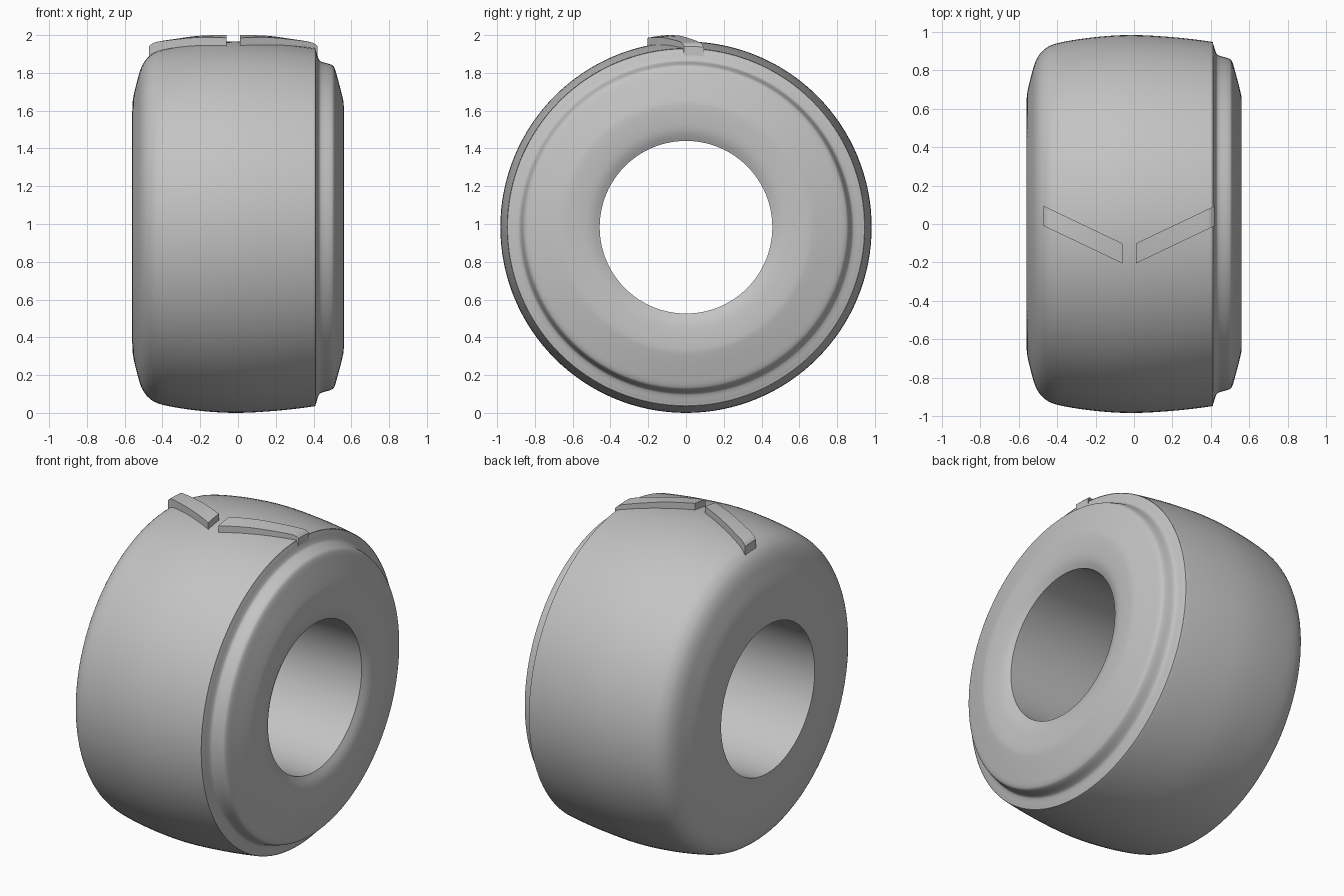
import bpy, bmesh, math
from mathutils import Vector

cube = bpy.data.objects.get("Cube")
if cube:
    bpy.data.objects.remove(cube, do_unlink=True)

AXLE_Z = 0.983
SEGMENTS = 128

rubber = bpy.data.materials.new("grey rubber")
rubber.use_nodes = True
GREY = (0.55, 0.55, 0.55, 1)
rubber.diffuse_color = GREY
rubber.node_tree.nodes["Principled BSDF"].inputs["Base Color"].default_value = GREY


def finish(name, bm, angle):
    bmesh.ops.recalc_face_normals(bm, faces=bm.faces)
    mesh = bpy.data.meshes.new(name)
    bm.to_mesh(mesh)
    bm.free()
    mesh.materials.append(rubber)
    obj = bpy.data.objects.new(name, mesh)
    bpy.context.collection.objects.link(obj)
    bpy.ops.object.select_all(action='DESELECT')
    obj.select_set(True)
    bpy.context.view_layer.objects.active = obj
    bpy.ops.object.shade_smooth_by_angle(angle=math.radians(angle))
    return obj


def smooth_path(points, steps=4):
    """Rounded path through every given point."""
    pts = [Vector(p) for p in points]
    pts = [pts[0]] + pts + [pts[-1]]
    out = []
    for a, b, c, d in zip(pts, pts[1:], pts[2:], pts[3:]):
        for i in range(steps):
            t = i / steps
            out.append(0.5 * (2 * b + (c - a) * t + (2 * a - 5 * b + 4 * c - d) * t * t
                              + (3 * b - a - 3 * c + d) * t ** 3))
    return out + [pts[-1]]


# Tyre: section as (x, radius), from the left-hand bore lip round to the other
section = smooth_path([
    (-0.56, 0.457), (-0.56, 0.56), (-0.557, 0.67), (-0.535, 0.77), (-0.51, 0.85),
    (-0.47, 0.905), (-0.40, 0.94), (-0.22, 0.97), (-0.02, 0.983), (0.2, 0.972),
    (0.39, 0.95), (0.41, 0.94), (0.425, 0.895), (0.44, 0.877), (0.49, 0.862),
    (0.51, 0.845), (0.527, 0.79), (0.553, 0.69), (0.56, 0.64), (0.555, 0.55),
    (0.545, 0.50), (0.525, 0.457)])
bm = bmesh.new()
rings = []
for s in range(SEGMENTS):
    a = 2 * math.pi * s / SEGMENTS
    rings.append([bm.verts.new((p.x, p.y * math.sin(a), AXLE_Z + p.y * math.cos(a)))
                  for p in section])
for s in range(SEGMENTS):
    r0, r1 = rings[s], rings[(s + 1) % SEGMENTS]
    for i in range(len(section)):
        j = (i + 1) % len(section)          # the last strip closes the bore
        bm.faces.new((r0[i], r0[j], r1[j], r1[i]))
finish("tyre", bm, 50)


# Tread blocks: slanted bars that follow the crown and drop at the outer end
MIDDLE = -0.025
block_line = smooth_path([(0.035, 1.023), (0.18, 1.014), (0.3, 0.998),
                          (0.39, 0.984), (0.425, 0.975), (0.445, 0.958)])


def tread_block(name, side):
    bm = bmesh.new()
    loops = []
    for p in block_line:
        t = (p.x - 0.035) / 0.41
        front = -0.205 + 0.195 * t
        loop = []
        for y, depth in ((front, 0), (front + 0.052, 0), (front + 0.104, 0),
                         (front + 0.104, 0.055), (front, 0.055)):
            z = AXLE_Z + math.sqrt((p.y - depth) ** 2 - y * y)
            loop.append(bm.verts.new((MIDDLE + side * p.x, y, z)))
        loops.append(loop)
    for a, b in zip(loops, loops[1:]):
        for i in range(5):
            j = (i + 1) % 5
            bm.faces.new((a[i], a[j], b[j], b[i]))
    bm.faces.new(loops[0])
    bm.faces.new(loops[-1])
    finish(name, bm, 35)


tread_block("left_tread_block", 1)
tread_block("right_tread_block", -1)
